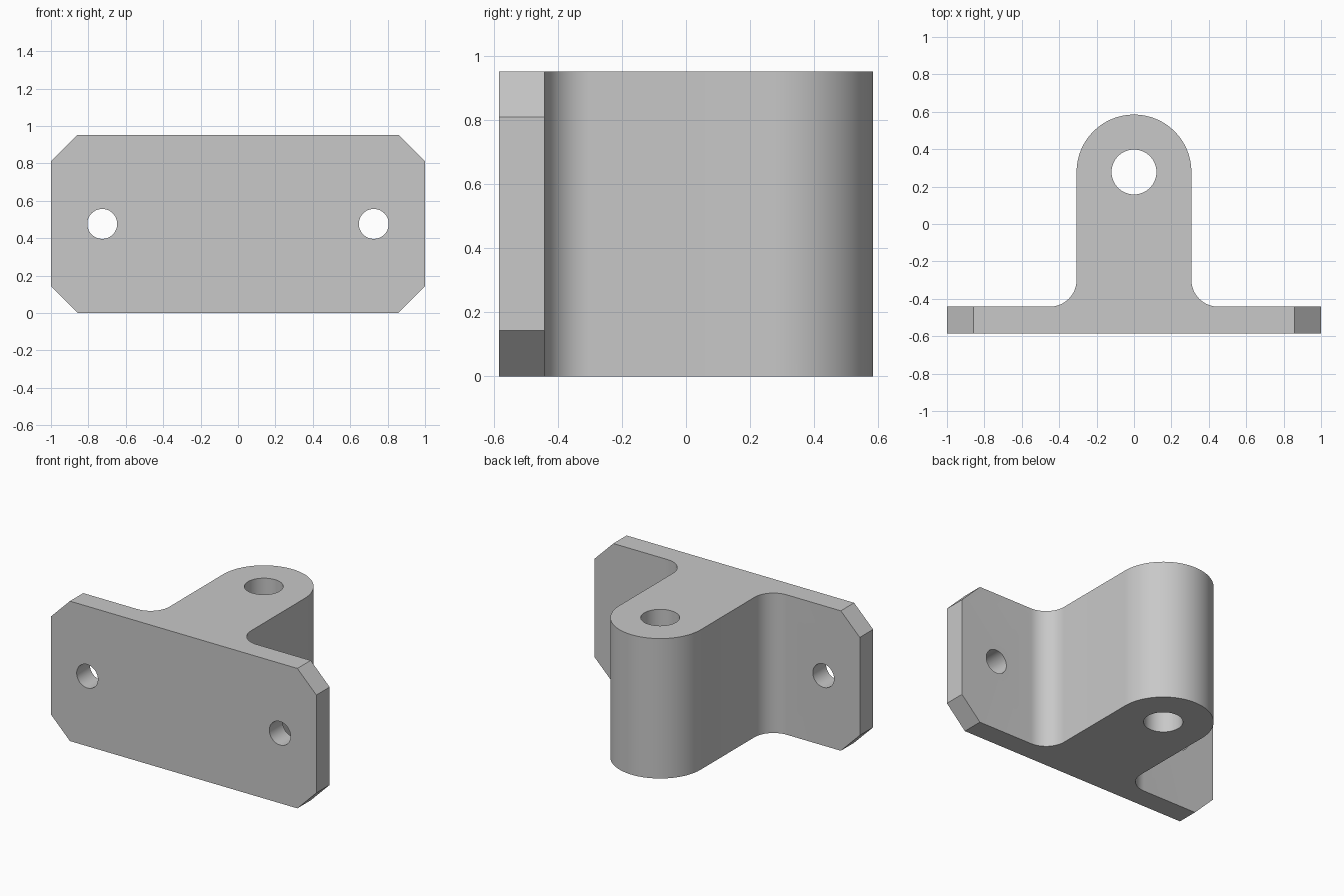
import bpy, bmesh
from math import pi, sin, cos
from mathutils import Vector

# Remove the default cube
cube = bpy.data.objects.get("Cube")
if cube:
    bpy.data.objects.remove(cube, do_unlink=True)

# Main dimensions
HEIGHT = 0.953
HALF_DEPTH = 0.585
PLATE_BACK = -0.442
LUG_R = 0.307
LUG_Y = HALF_DEPTH - LUG_R
FILLET = 0.143
CHAMFER = 0.143

grey = bpy.data.materials.new("plain grey")
grey.use_nodes = True
colour = (0.58, 0.58, 0.58, 1)
grey.diffuse_color = colour
grey.node_tree.nodes["Principled BSDF"].inputs["Base Color"].default_value = colour


def arc(cx, cy, r, start, end, steps):
    angles = [start + (end - start) * i / steps for i in range(steps + 1)]
    return [(cx + r * cos(a), cy + r * sin(a)) for a in angles]


def prism(name, points, place, push):
    """Extrude a closed 2D outline, placed in space, along a vector."""
    bm = bmesh.new()
    face = bm.faces.new([bm.verts.new(place(u, v)) for u, v in points])
    result = bmesh.ops.extrude_face_region(bm, geom=[face])
    verts = [g for g in result["geom"] if isinstance(g, bmesh.types.BMVert)]
    bmesh.ops.translate(bm, verts=verts, vec=Vector(push))
    bmesh.ops.recalc_face_normals(bm, faces=bm.faces)
    mesh = bpy.data.meshes.new(name)
    bm.to_mesh(mesh)
    bm.free()
    mesh.materials.append(grey)
    obj = bpy.data.objects.new(name, mesh)
    bpy.context.collection.objects.link(obj)
    return obj


def combine(target, tool, operation):
    """Apply a boolean and discard the tool."""
    tool.hide_render = True
    mod = target.modifiers.new(tool.name, "BOOLEAN")
    mod.operation = operation
    mod.solver = "EXACT"
    mod.object = tool
    bpy.ops.object.select_all(action="DESELECT")
    bpy.context.view_layer.objects.active = target
    target.select_set(True)
    bpy.ops.object.modifier_apply(modifier=mod.name)
    bpy.data.objects.remove(tool, do_unlink=True)


# Bracket body: flange with filleted, round-ended lug
right_half = [(1, -HALF_DEPTH), (1, PLATE_BACK)]
right_half += arc(LUG_R + FILLET, PLATE_BACK + FILLET, FILLET, -pi / 2, -pi, 16)
left_half = [(-x, y) for x, y in reversed(right_half)]
outline = right_half + arc(0, LUG_Y, LUG_R, 0, pi, 64) + left_half
bracket = prism("mounting_bracket", outline, lambda x, y: (x, y, 0), (0, 0, HEIGHT))

# Chamfered flange corners
mid, c = HEIGHT / 2, CHAMFER
corners = [(1 - c, -mid), (1, c - mid), (1, mid - c), (1 - c, mid)]
corners += [(-x, z) for x, z in reversed(corners)]
envelope = prism("corner_envelope", corners, lambda x, z: (x, -1, z + mid), (0, 2, 0))
combine(bracket, envelope, "INTERSECT")

# Vertical pin hole through the lug
pin = prism("pin_hole", arc(0, LUG_Y, 0.12, 0, 2 * pi, 64)[:-1],
            lambda x, y: (x, y, -0.5), (0, 0, 2))
combine(bracket, pin, "DIFFERENCE")

# Screw holes through the flange
for side in (-1, 1):
    screw = prism("screw_hole", arc(side * 0.726, mid, 0.08, 0, 2 * pi, 48)[:-1],
                  lambda x, z: (x, -1, z), (0, 1, 0))
    combine(bracket, screw, "DIFFERENCE")

bpy.ops.object.shade_smooth_by_angle(angle=pi / 6)
